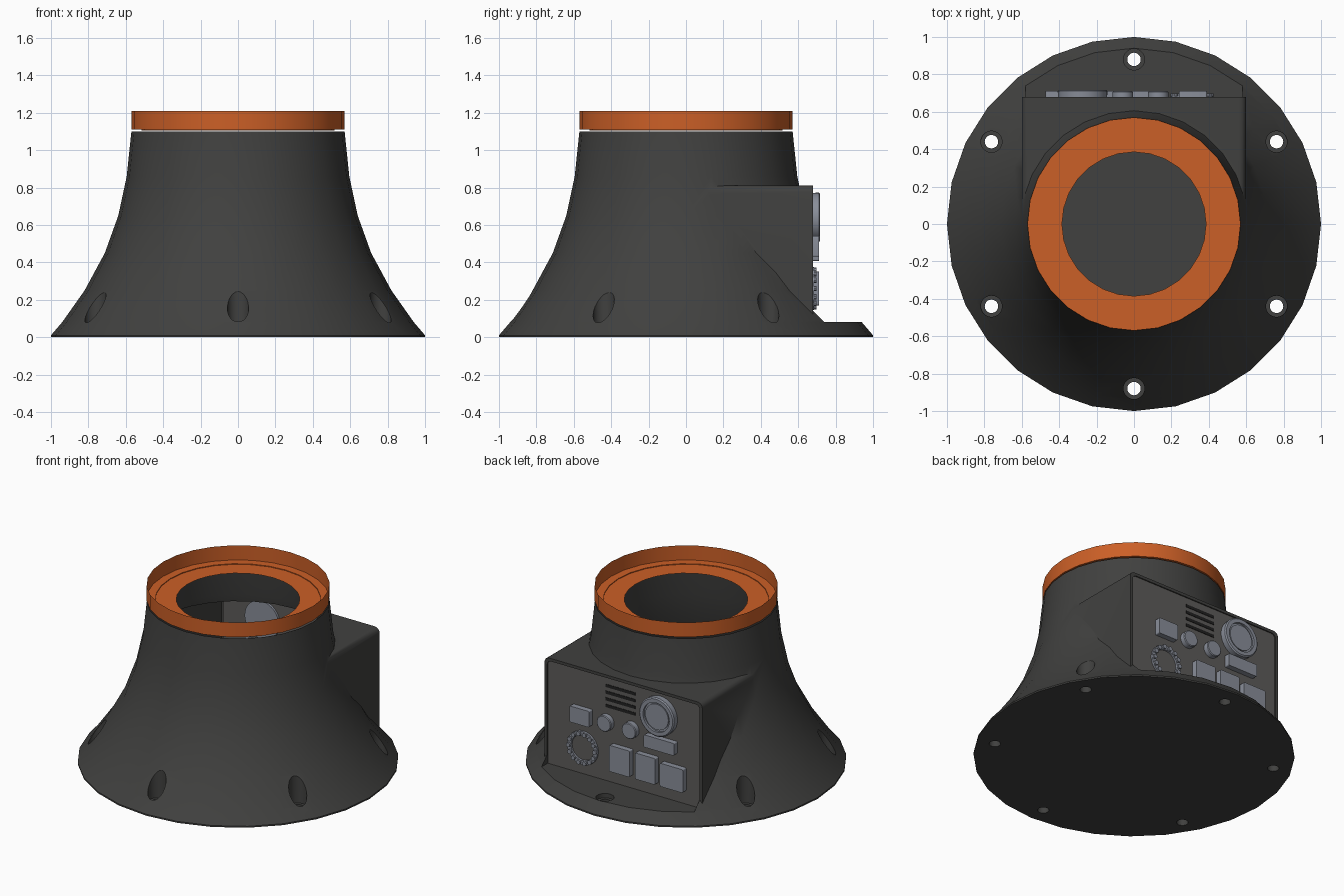
import bpy, bmesh, math
from mathutils import Matrix, Vector

if "Cube" in bpy.data.objects:
    bpy.data.objects.remove(bpy.data.objects["Cube"])


def material(name, rgb):
    m = bpy.data.materials.new(name)
    m.diffuse_color = (*rgb, 1)
    m.use_nodes = True
    m.node_tree.nodes["Principled BSDF"].inputs["Base Color"].default_value = m.diffuse_color
    return m


DARK = material("dark_casing", (0.052, 0.052, 0.05))
PANEL = material("panel_grey", (0.11, 0.105, 0.1))
METAL = material("connector_grey", (0.25, 0.27, 0.32))
ORANGE = material("orange", (0.6, 0.115, 0.02))
BLACK = material("slot_black", (0.015, 0.015, 0.015))
TO_BACK = Matrix.Rotation(-math.pi / 2, 4, 'X')   # turns the z axis to +y


def finish(name, bm, mat, smooth=True):
    bmesh.ops.recalc_face_normals(bm, faces=bm.faces)
    me = bpy.data.meshes.new(name)
    bm.to_mesh(me)
    bm.free()
    ob = bpy.data.objects.new(name, me)
    bpy.context.collection.objects.link(ob)
    me.materials.append(mat)
    if smooth:
        shade(ob)
    return ob


def shade(ob):
    bpy.ops.object.select_all(action='DESELECT')
    bpy.context.view_layer.objects.active = ob
    ob.select_set(True)
    bpy.ops.object.shade_smooth_by_angle(angle=math.radians(30))


def revolve(bm, profile, n=28, matrix=Matrix(), caps=True):
    """Spin (radius, z) points about z; points on the axis are made by the caps."""
    rings = [[bm.verts.new(matrix @ Vector((r * math.cos(t), r * math.sin(t), z)))
              for t in (2 * math.pi * i / n for i in range(n))] for r, z in profile]
    for a, b in zip(rings, rings[1:]):
        for i in range(n):
            j = (i + 1) % n
            bm.faces.new((a[i], a[j], b[j], b[i]))
    if caps:
        bm.faces.new(rings[0][::-1])
        bm.faces.new(rings[-1])


def box(bm, x, y, z, round_top=0.0, round_all=0.0):
    """Box from (min, max) ranges; optionally rounds the edges that run along y."""
    c = Vector((sum(x) / 2, sum(y) / 2, sum(z) / 2))
    size = (x[1] - x[0], y[1] - y[0], z[1] - z[0])
    vs = bmesh.ops.create_cube(bm, size=1, matrix=Matrix.Translation(c) @ Matrix.Diagonal((*size, 1)))['verts']
    r = round_top or round_all
    if r:
        es = {e for v in vs for e in v.link_edges
              if abs(e.verts[0].co.y - e.verts[1].co.y) > size[1] / 2
              and (round_all or e.verts[0].co.z > c.z)}
        bmesh.ops.bevel(bm, geom=list(es), offset=r, segments=4, profile=0.5, affect='EDGES')


def boolean(ob, cutter, op):
    m = ob.modifiers.new(op.lower(), 'BOOLEAN')
    m.operation, m.solver, m.object = op, 'EXACT', cutter
    bpy.context.view_layer.objects.active = ob
    bpy.ops.object.modifier_apply(modifier=m.name)
    bpy.data.objects.remove(cutter)


# flared base body
bm = bmesh.new()
revolve(bm, [(1, 0), (1, .01), (.94, .08), (.82, .25), (.712, .45),
             (.64, .65), (.595, .86), (.57, 1.1)])
body = finish("flared_base", bm, DARK, False)

# control box growing out of the back
bm = bmesh.new()
box(bm, (-.6, .6), (0, .68), (.04, .81), round_top=.035)
boolean(body, finish("box_helper", bm, DARK, False), 'UNION')

# recess for the panel and flat ledge behind it
bm = bmesh.new()
box(bm, (-.58, .58), (.67, 1.3), (.08, .79), round_top=.03)
boolean(body, finish("recess_cutter", bm, DARK, False), 'DIFFERENCE')

# six counterbored mounting holes
for k in range(6):
    a = math.radians(90 + 60 * k)
    bm = bmesh.new()
    revolve(bm, [(.036, -.1), (.036, .05), (.057, .05), (.057, .6)], 20,
            Matrix.Translation((.88 * math.cos(a), .88 * math.sin(a), 0)))
    boolean(body, finish("hole_cutter", bm, DARK, False), 'DIFFERENCE')

# open the shell at the top and behind the panel
bm = bmesh.new()
bm.from_mesh(body.data)
gone = [f for f in bm.faces
        if (f.normal.z > .9 and f.calc_center_median().z > 1.09)
        or (f.normal.y > .9 and abs(f.calc_center_median().y - .67) < .003)]
bmesh.ops.delete(bm, geom=gone, context='FACES')
bm.to_mesh(body.data)
bm.free()
shade(body)

# orange mounting cup
bm = bmesh.new()
revolve(bm, [(.385, 1.105), (.515, 1.105), (.515, 1.11), (.57, 1.11), (.57, 1.21)], caps=False)
finish("top_ring", bm, ORANGE)

# connector panel
bm = bmesh.new()
box(bm, (-.58, .58), (.664, .672), (.08, .79), round_top=.03)
finish("connector_panel", bm, PANEL)

# vent slots
bm = bmesh.new()
for k in range(4):
    z = .595 + .046 * k
    box(bm, (-.085, .14), (.665, .675), (z - .01, z + .01))
finish("vent_slots", bm, BLACK)

# rectangular sockets: centre x, centre z, width, height
for k, (x, z, w, h) in enumerate([(.315, .485, .15, .11), (-.29, .45, .23, .085),
                                  (.01, .26, .155, .18), (-.185, .26, .155, .18),
                                  (-.385, .25, .175, .16)]):
    bm = bmesh.new()
    box(bm, (x - w / 2, x + w / 2), (.655, .71), (z - h / 2, z + h / 2), round_all=.008)
    finish(f"socket_{k + 1}", bm, METAL)

# round buttons
for k, x in enumerate((.13, -.06)):
    bm = bmesh.new()
    revolve(bm, [(.055, 0), (.055, .05), (.05, .055)], 24, Matrix.Translation((x, .655, .485)) @ TO_BACK)
    finish(f"round_button_{k + 1}", bm, METAL)

# large round connector with raised rim, passing through the panel
bm = bmesh.new()
revolve(bm, [(.13, 0), (.133, .06), (.125, .067), (.1, .067), (.1, .052), (.088, .052), (.088, .06)],
        32, Matrix.Translation((-.275, .65, .64)) @ TO_BACK)
finish("large_connector", bm, METAL)

# ring connector with beads
centre = Matrix.Translation((.31, .66, .26)) @ TO_BACK
bm = bmesh.new()
revolve(bm, [(.115, 0), (.115, .025), (.085, .025), (.085, 0)], 28, centre, caps=False)
for k in range(14):
    a = 2 * math.pi * k / 14
    revolve(bm, [(.015, .02), (.015, .038)], 10,
            centre @ Matrix.Translation((.1 * math.cos(a), .1 * math.sin(a), 0)))
finish("beaded_ring_connector", bm, METAL)
